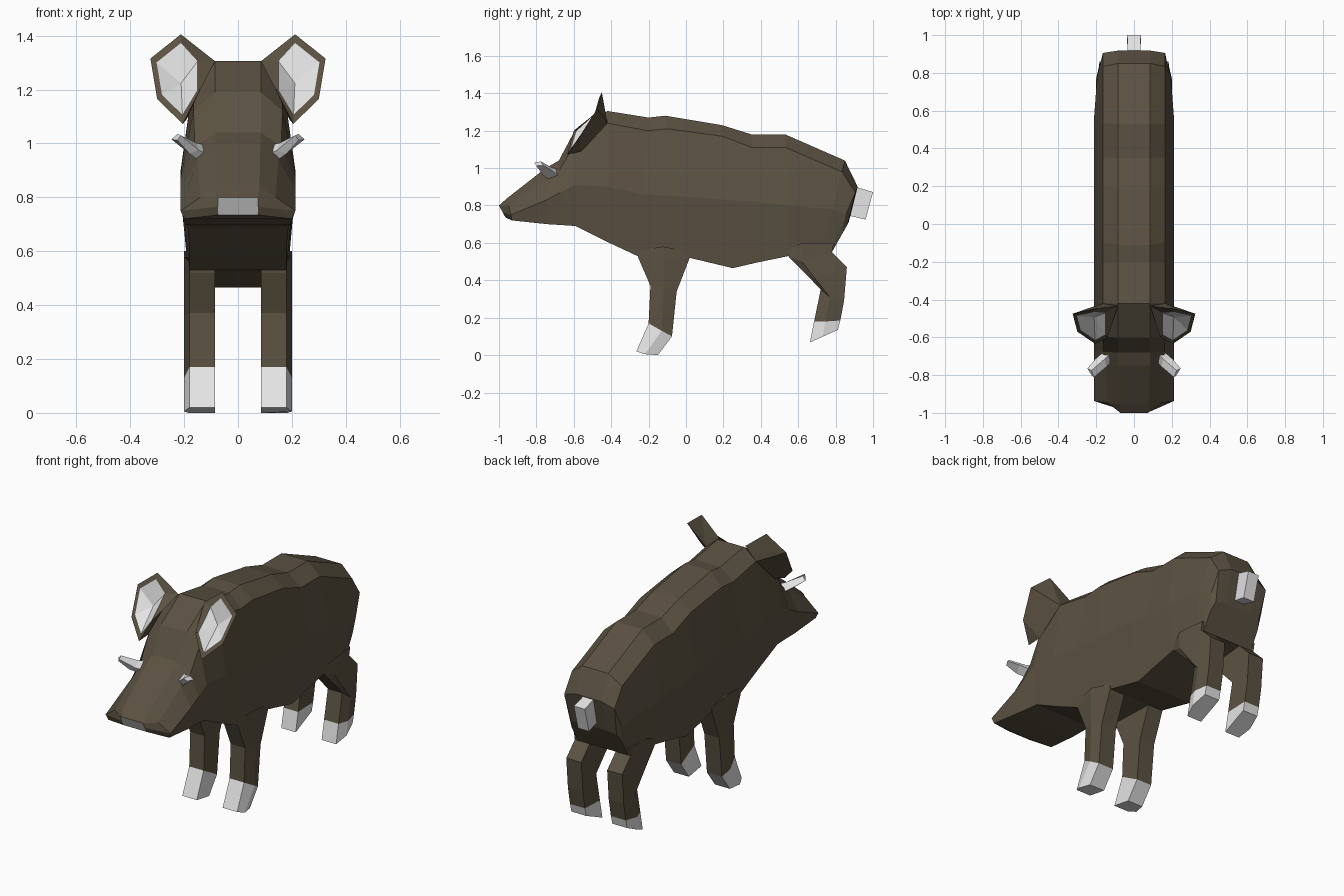
import bpy, bmesh
from mathutils import Vector


def material(name, rgb):
    m = bpy.data.materials.new(name)
    m.diffuse_color = (*rgb, 1)
    return m


HIDE = material("brown_hide", (0.105, 0.083, 0.054))
PALE = material("pale_grey", (0.78, 0.78, 0.78))


def make(name, verts, faces, pale=(), mirror=False, all_pale=False):
    me = bpy.data.meshes.new(name)
    me.from_pydata([tuple(v) for v in verts], [], faces)
    me.materials.append(PALE if all_pale else HIDE)
    me.materials.append(PALE)
    for i in pale:
        me.polygons[i].material_index = 1
    bm = bmesh.new()
    bm.from_mesh(me)
    bmesh.ops.recalc_face_normals(bm, faces=bm.faces)
    bm.to_mesh(me)
    bm.free()
    ob = bpy.data.objects.new(name, me)
    bpy.context.collection.objects.link(ob)
    if mirror:
        mod = ob.modifiers.new("mirror", 'MIRROR')
        mod.use_mirror_merge = False
    return ob


def loft(rings):
    """Skin equal-length closed rings; the two caps come last."""
    n = len(rings[0])
    verts = [v for r in rings for v in r]
    faces = []
    for k in range(len(rings) - 1):
        for i in range(n):
            j = (i + 1) % n
            faces.append((k * n + i, k * n + j, (k + 1) * n + j, (k + 1) * n + i))
    faces.append(tuple(range(n)))
    faces.append(tuple(range((len(rings) - 1) * n, len(rings) * n)))
    return verts, faces


# Body and head: y at top, y at bottom, heights of top, shoulder, side, belly
STATIONS = [
    (-1.00, -0.965, 0.80, 0.795, 0.765, 0.735),
    (-0.955, -0.93, 0.84, 0.80, 0.75, 0.72),
    (-0.75, -0.74, 1.00, 0.94, 0.83, 0.70),
    (-0.68, -0.66, 1.04, 0.99, 0.87, 0.695),
    (-0.60, -0.59, 1.19, 1.12, 0.91, 0.69),
    (-0.42, -0.42, 1.305, 1.24, 0.90, 0.605),
    (-0.20, -0.26, 1.27, 1.20, 0.86, 0.53),
    (-0.11, 0.02, 1.28, 1.21, 0.85, 0.52),
    (0.19, 0.25, 1.23, 1.17, 0.83, 0.465),
    (0.35, 0.38, 1.18, 1.11, 0.82, 0.495),
    (0.53, 0.55, 1.18, 1.11, 0.80, 0.53),
    (0.85, 0.72, 1.04, 0.98, 0.78, 0.545),
    (0.918, 0.77, 0.90, 0.87, 0.75, 0.55),
    (0.87, 0.78, 0.71, 0.70, 0.65, 0.55),
]
# Half widths at top, shoulder, side, belly where they differ from the usual
USUAL = (0.085, 0.165, 0.213, 0.18)
WIDTHS = {
    0: (0.074, 0.075, 0.075, 0.073),
    1: (0.08, 0.14, 0.213, 0.20),
    2: (0.083, 0.15, 0.213, 0.195),
    3: (0.085, 0.16, 0.213, 0.19),
    4: (0.085, 0.165, 0.21, 0.187),
    11: (0.085, 0.165, 0.195, 0.175),
    12: (0.085, 0.165, 0.175, 0.17),
    13: (0.085, 0.15, 0.165, 0.165),
}
rings = []
for k, (yt, yb, *zs) in enumerate(STATIONS):
    half = []
    for w, z in zip(WIDTHS.get(k, USUAL), zs):
        t = (z - zs[3]) / (zs[0] - zs[3])
        half.append((w, yb + (yt - yb) * t, z))
    rings.append(half + [(-x, y, z) for x, y, z in reversed(half)])
v, f = loft(rings)
make("body_and_head", v, f, pale=[len(f) - 2])  # front cap is the nose disc


# Legs: (y, z) of front edge, outer ridge and back edge at each level
def legs(name, levels):
    rs = []
    for front, ridge, back in levels:
        rs.append([(0.085, *front), (0.18, *front), (0.20, *ridge),
                   (0.183, *back), (0.085, *back)])
    v, f = loft(rs)
    last = (len(rs) - 2) * 5
    hoof = list(range(last, last + 5)) + [len(f) - 1]
    make(name, v, f, pale=hoof, mirror=True)


legs("front_legs", [
    ((-0.26, 0.56), (-0.12, 0.58), (0.02, 0.55)),
    ((-0.255, 0.52), (-0.12, 0.52), (0.018, 0.515)),
    ((-0.19, 0.37), (-0.12, 0.36), (-0.05, 0.34)),
    ((-0.20, 0.17), (-0.13, 0.13), (-0.075, 0.10)),
    ((-0.265, 0.02), (-0.22, 0.005), (-0.15, 0.0)),
])
legs("rear_legs", [
    ((0.54, 0.56), (0.62, 0.60), (0.79, 0.60)),
    ((0.55, 0.525), (0.62, 0.50), (0.78, 0.55)),
    ((0.64, 0.435), (0.69, 0.41), (0.86, 0.47)),
    ((0.72, 0.35), (0.77, 0.31), (0.845, 0.29)),
    ((0.685, 0.18), (0.745, 0.18), (0.825, 0.185)),
    ((0.662, 0.068), (0.73, 0.098), (0.812, 0.135)),
])

# Ears: outer rim, inset pale cup, back drawn in to the skull
rim = [Vector(p) for p in (
    (0.085, -0.435, 1.305), (0.212, -0.45, 1.405), (0.325, -0.475, 1.315),
    (0.30, -0.57, 1.165), (0.205, -0.635, 1.072), (0.14, -0.60, 1.20))]
mid = sum(rim, Vector()) / 6
inner = [p.lerp(mid, 0.2) for p in rim]
inner[0] = Vector((0.15, -0.47, 1.305))
inner[5] = Vector((0.15, -0.585, 1.20))
cup = mid + Vector((0.0, 0.035, -0.02))
root_top, root_low = Vector((0.165, -0.42, 1.24)), Vector((0.19, -0.56, 1.09))
verts = rim + inner + [cup, root_top, root_low]
faces = []
for i in range(6):
    j = (i + 1) % 6
    faces.append((i, j, 6 + j, 6 + i))
for i in range(6):
    faces.append((6 + i, 6 + (i + 1) % 6, 12))
faces += [(0, 1, 13), (1, 2, 13), (2, 3, 14, 13), (3, 4, 14),
          (4, 5, 14), (5, 0, 13, 14)]
make("ears", verts, faces, pale=range(6, 12), mirror=True)

# Tusks: four-sided, tapering outwards and up
tusk = [
    [(0.085, -0.70, 0.945), (0.15, -0.735, 0.94), (0.165, -0.68, 0.96), (0.105, -0.66, 0.99)],
    [(0.145, -0.755, 0.975), (0.18, -0.765, 0.962), (0.205, -0.715, 0.985), (0.155, -0.715, 1.002)],
    [(0.212, -0.812, 1.03), (0.225, -0.80, 1.012), (0.247, -0.765, 1.015), (0.225, -0.775, 1.035)],
]
v, f = loft(tusk)
make("tusks", v, f, mirror=True, all_pale=True)

# Tail: short flap, pinched at its root
tail = []
for y, z, w in ((0.905, 0.90, 0.034), (1.0, 0.872, 0.036),
                (0.96, 0.725, 0.036), (0.875, 0.745, 0.03)):
    tail.append((w, y, z))
left = [(-x, y, z) for x, y, z in tail]
v, f = loft([tail, left])
make("tail", v, f, all_pale=True)
